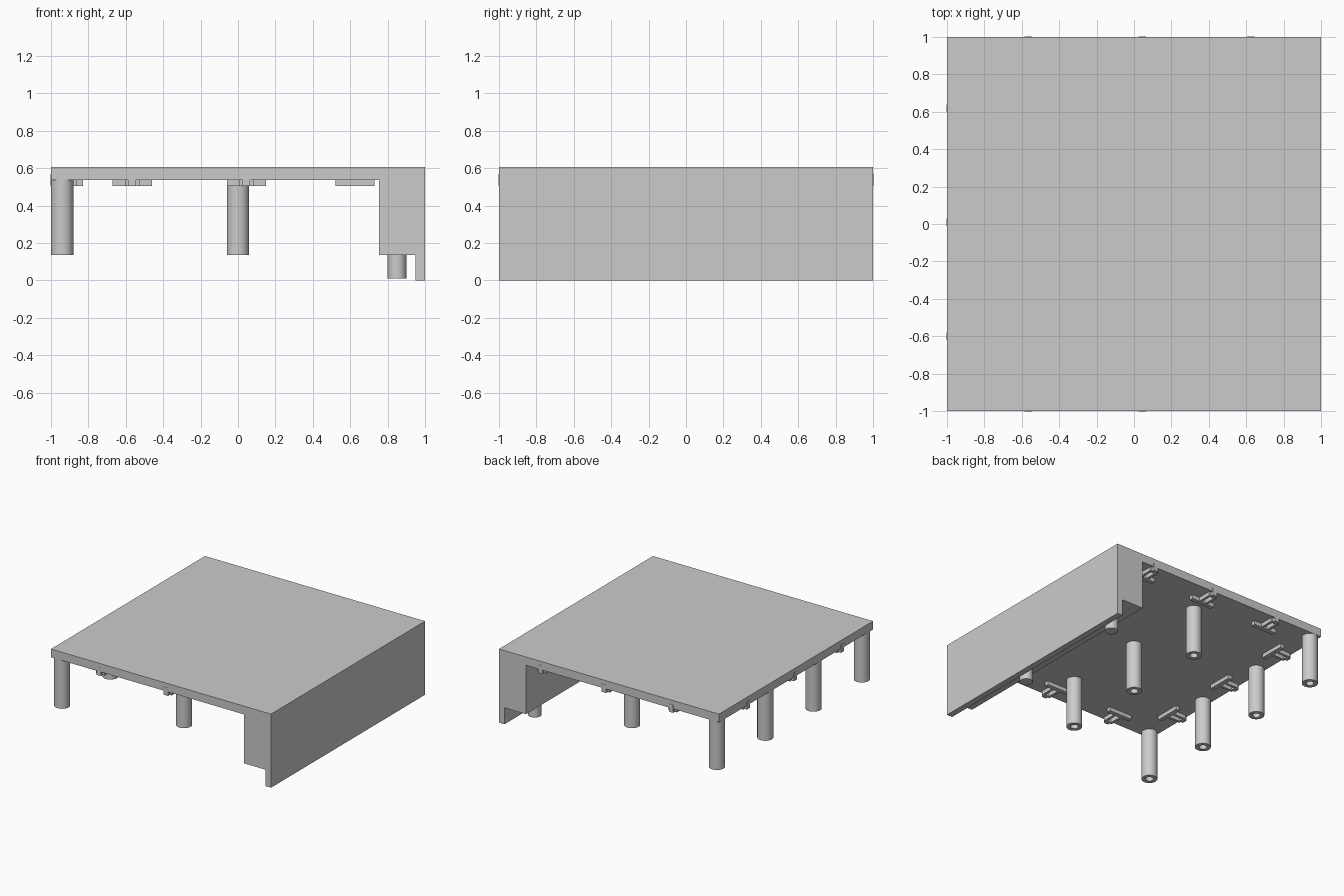
import bpy, bmesh, math
from mathutils import Matrix, Vector

cube = bpy.data.objects.get("Cube")
if cube:
    bpy.data.objects.remove(cube)

grey = bpy.data.materials.new("light_grey")
grey.use_nodes = True
grey.diffuse_color = (0.6, 0.6, 0.6, 1)
grey.node_tree.nodes["Principled BSDF"].inputs["Base Color"].default_value = grey.diffuse_color

TOP, DECK, FOOT = 0.605, 0.537, 0.135


def finish(name, bm, smooth=False):
    bmesh.ops.recalc_face_normals(bm, faces=bm.faces)
    mesh = bpy.data.meshes.new(name)
    bm.to_mesh(mesh)
    bm.free()
    mesh.materials.append(grey)
    obj = bpy.data.objects.new(name, mesh)
    bpy.context.collection.objects.link(obj)
    if smooth:
        bpy.ops.object.select_all(action='DESELECT')
        obj.select_set(True)
        bpy.context.view_layer.objects.active = obj
        bpy.ops.object.shade_smooth_by_angle(angle=math.radians(30))
    return obj


def add_box(bm, lo, hi):
    lo, hi = Vector(lo), Vector(hi)
    mat = Matrix.Translation((lo + hi) / 2) @ Matrix.Diagonal((*(hi - lo), 1))
    bmesh.ops.create_cube(bm, size=1, matrix=mat)


def lathe(name, profile, x, y):
    bm = bmesh.new()
    verts = [bm.verts.new((r, 0, z)) for r, z in profile]
    edges = [bm.edges.new(pair) for pair in zip(verts, verts[1:])]
    bmesh.ops.spin(bm, geom=verts + edges, cent=(0, 0, 0), axis=(0, 0, 1),
                   angle=math.tau, steps=40)
    bmesh.ops.remove_doubles(bm, verts=bm.verts, dist=1e-4)
    obj = finish(name, bm, smooth=True)
    obj.location = (x, y, 0)


# Deck, end block and outer lip as one extruded profile
profile = [(-1, TOP), (-1, DECK), (0.755, DECK), (0.755, FOOT),
           (0.95, FOOT), (0.95, 0), (1, 0), (1, TOP)]
bm = bmesh.new()
face = bm.faces.new([bm.verts.new((x, -1, z)) for x, z in profile])
new = bmesh.ops.extrude_face_region(bm, geom=[face])["geom"]
bmesh.ops.translate(bm, vec=(0, 2, 0),
                    verts=[v for v in new if isinstance(v, bmesh.types.BMVert)])
finish("deck_and_end_block", bm)

# Hollow support posts
tube = [(0, DECK - 0.01), (0.03, DECK - 0.01), (0.03, FOOT), (0.06, FOOT), (0.06, DECK)]
for y in (-0.94, -0.313, 0.313, 0.94):
    lathe("edge_post", tube, -0.94, y)
for y in (-0.7, 0, 0.7):
    lathe("middle_post", tube, 0, y)

# Solid pegs under the end block
for y in (-0.25, 0.75):
    lathe("peg", [(0, 0.01), (0.05, 0.01), (0.05, FOOT)], 0.85, y)


# Clips under the deck edges: inner bar, two prongs, upright tab on the edge
def clip(name, along, turn):
    bm = bmesh.new()
    low = 0.505
    add_box(bm, (along - 0.105, -0.865, low), (along + 0.105, -0.83, DECK))
    for side in (-1, 1):
        c = along + side * 0.028
        add_box(bm, (c - 0.01, -0.98, low), (c + 0.01, -0.865, DECK))
    add_box(bm, (along - 0.02, -1.002, low), (along + 0.02, -0.965, 0.57))
    bm.transform(Matrix.Rotation(turn, 4, 'Z'))
    finish(name, bm)


for x in (-0.565, 0.045):
    clip("front_clip", x, 0)
for x in (-0.565, 0.045, 0.625):
    clip("back_clip", -x, math.pi)
for y in (-0.6, 0.01, 0.62):
    clip("side_clip", -y, -math.pi / 2)
